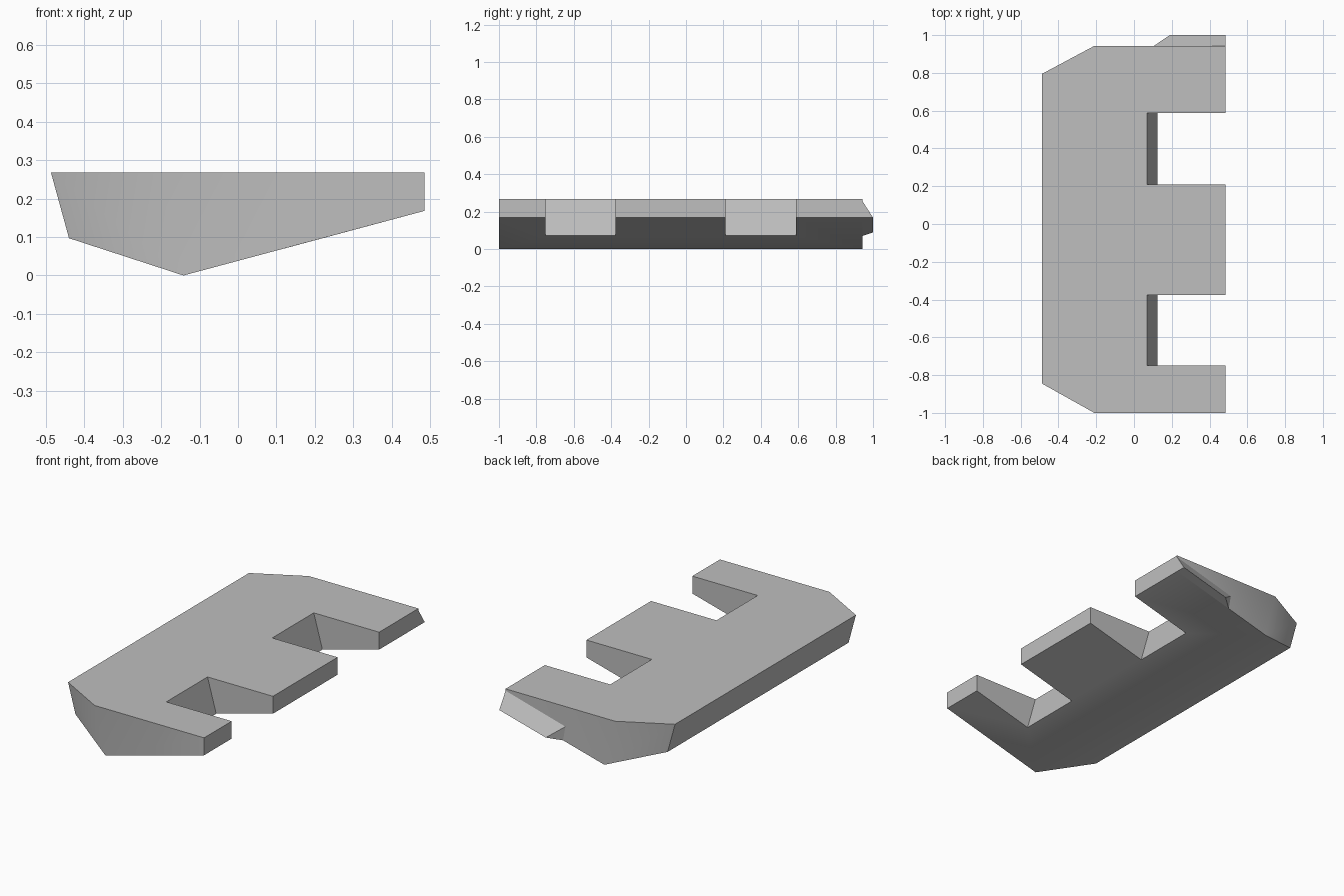
import bpy, bmesh
from math import radians

old = bpy.data.objects.get("Cube")
if old:
    bpy.data.objects.remove(old, do_unlink=True)

GREY = (0.52, 0.52, 0.52, 1)
mat = bpy.data.materials.new("plain grey")
mat.use_nodes = True
mat.diffuse_color = GREY
mat.node_tree.nodes["Principled BSDF"].inputs["Base Color"].default_value = GREY


def finish(name, bm):
    bmesh.ops.recalc_face_normals(bm, faces=bm.faces)
    mesh = bpy.data.meshes.new(name)
    bm.to_mesh(mesh)
    bm.free()
    mesh.materials.append(mat)
    obj = bpy.data.objects.new(name, mesh)
    bpy.context.collection.objects.link(obj)
    return obj


def activate(obj):
    bpy.ops.object.select_all(action='DESELECT')
    obj.select_set(True)
    bpy.context.view_layer.objects.active = obj


def prism(name, profile, y0, y1):
    """Extrude an (x, z) profile along y."""
    bm = bmesh.new()
    face = bm.faces.new([bm.verts.new((x, y0, z)) for x, z in profile])
    ext = bmesh.ops.extrude_face_region(bm, geom=[face])
    verts = [v for v in ext["geom"] if isinstance(v, bmesh.types.BMVert)]
    bmesh.ops.translate(bm, verts=verts, vec=(0, y1 - y0, 0))
    return finish(name, bm)


# Body: keeled section with both left corners cut back
TOP, BACK = 0.268, 0.943
section = [(-0.487, TOP), (-0.44, 0.097), (-0.142, 0),
           (0.485, 0.168), (0.485, TOP), (-0.21, TOP)]
bm = bmesh.new()
rings = []
for end, inset in ((-1, -0.845), (BACK, 0.795)):
    ring = [bm.verts.new((x, inset if x < -0.3 else end, z)) for x, z in section]
    bm.faces.new([ring[i] for i in (0, 1, 2, 5)])
    bm.faces.new(ring[2:6])
    rings.append(ring)
a, b = rings
for i in range(6):
    j = (i + 1) % 6
    bm.faces.new((a[i], a[j], b[j], b[i]))
body = finish("body", bm)

# Two notches with a sloping inner wall
slope = (0.125 - 0.07) / (TOP - 0.0715)
wedge = [(0.07 - slope * 0.1, TOP + 0.1), (0.07 + slope * (TOP + 0.1), -0.1),
         (0.7, -0.1), (0.7, TOP + 0.1)]
for y0, y1 in ((-0.75, -0.376), (0.21, 0.587)):
    cutter = prism("notch_cutter", wedge, y0, y1)
    cutter.hide_render = True
    mod = body.modifiers.new("notch", 'BOOLEAN')
    mod.operation = 'DIFFERENCE'
    mod.solver = 'EXACT'
    mod.object = cutter
    activate(body)
    bpy.ops.object.modifier_apply(modifier=mod.name)
    bpy.data.objects.remove(cutter, do_unlink=True)

activate(body)
bpy.ops.object.shade_smooth_by_angle(angle=radians(35))

# Sloping lug on the back end
bm = bmesh.new()
for co in ((0.485, BACK, 0.257), (0.485, BACK, 0.168), (0.485, 1, 0.168),
           (0.19, 1, 0.089), (0.105, BACK, 0.153), (0.12, BACK, 0.07)):
    bm.verts.new(co)
bmesh.ops.convex_hull(bm, input=bm.verts)
bmesh.ops.dissolve_limit(bm, angle_limit=radians(3), verts=bm.verts, edges=bm.edges)
finish("back_lug", bm)
